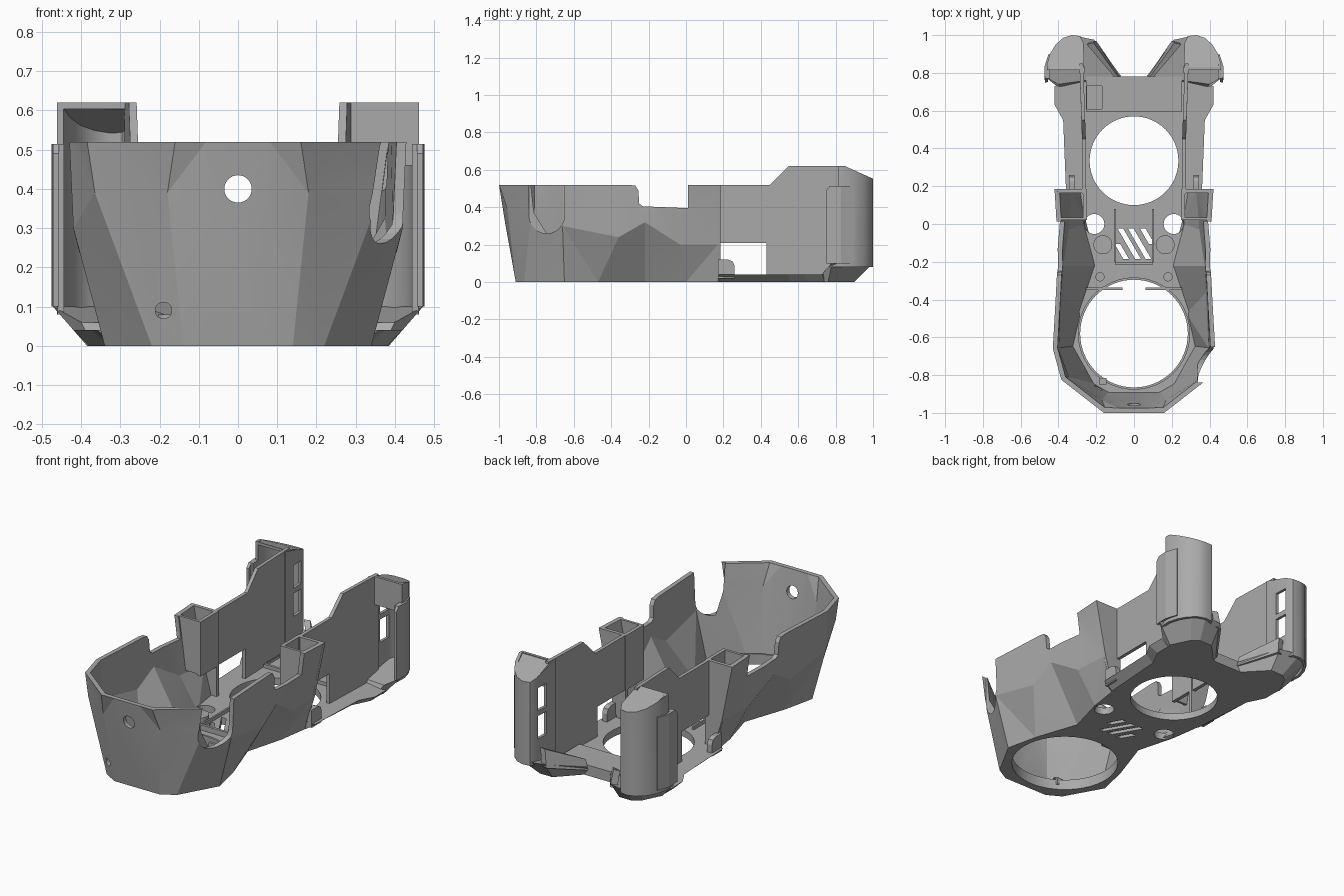
import bpy, bmesh, math
from mathutils import Vector, Matrix

if "Cube" in bpy.data.objects:
    bpy.data.objects.remove(bpy.data.objects["Cube"], do_unlink=True)

grey = bpy.data.materials.new("plain grey")
grey.use_nodes = True
COLOUR = (0.40, 0.40, 0.40, 1)
grey.diffuse_color = COLOUR
grey.node_tree.nodes["Principled BSDF"].inputs["Base Color"].default_value = COLOUR


def make(name, bm, fix=True):
    if fix:
        bmesh.ops.recalc_face_normals(bm, faces=bm.faces)
    mesh = bpy.data.meshes.new(name)
    bm.to_mesh(mesh)
    bm.free()
    mesh.materials.append(grey)
    ob = bpy.data.objects.new(name, mesh)
    bpy.context.scene.collection.objects.link(ob)
    return ob


def loft(name, lower, upper):
    """Closed solid between two matching loops."""
    bm = bmesh.new()
    a = [bm.verts.new(p) for p in lower]
    b = [bm.verts.new(p) for p in upper]
    n = len(a)
    for i in range(n):
        j = (i + 1) % n
        bm.faces.new((a[i], a[j], b[j], b[i]))
    bm.faces.new(a[::-1])
    bm.faces.new(b)
    return make(name, bm)


def sheet(name, rows):
    """Open surface through rows of points."""
    bm = bmesh.new()
    grid = [[bm.verts.new(p) for p in row] for row in rows]
    for lo, hi in zip(grid, grid[1:]):
        for i in range(len(lo) - 1):
            bm.faces.new((lo[i], lo[i + 1], hi[i + 1], hi[i]))
    bmesh.ops.triangulate(bm, faces=bm.faces)
    return make(name, bm, False)


def prism(name, pts, z0, z1):
    return loft(name, [(x, y, z0) for x, y in pts], [(x, y, z1) for x, y in pts])


def side_prism(name, pts, x0, x1):
    return loft(name, [(x0, y, z) for y, z in pts], [(x1, y, z) for y, z in pts])


def front_prism(name, pts, y0, y1):
    return loft(name, [(x, y0, z) for x, z in pts], [(x, y1, z) for x, z in pts])


def box(name, x0, x1, y0, y1, z0, z1):
    return prism(name, [(x0, y0), (x1, y0), (x1, y1), (x0, y1)], z0, z1)


def cylinder(name, r, centre, depth, axis="Z", sides=32):
    bm = bmesh.new()
    bmesh.ops.create_cone(bm, cap_ends=True, segments=sides, radius1=r, radius2=r, depth=depth)
    turn = Matrix.Rotation(math.pi / 2, 4, "X") if axis == "Y" else Matrix()
    bm.transform(Matrix.Translation(Vector(centre)) @ turn)
    return make(name, bm)


def bake(ob):
    deps = bpy.context.evaluated_depsgraph_get()
    mesh = bpy.data.meshes.new_from_object(ob.evaluated_get(deps))
    ob.modifiers.clear()
    ob.data = mesh


def thicken(ob, t):
    m = ob.modifiers.new("thickness", "SOLIDIFY")
    m.thickness, m.use_even_offset = t, True
    bake(ob)


def cut(ob, *cutters):
    for c in cutters:
        m = ob.modifiers.new("cut", "BOOLEAN")
        m.operation, m.object, m.solver = "DIFFERENCE", c, "EXACT"
        bake(ob)
        bpy.data.objects.remove(c, do_unlink=True)


def mirror(ob):
    ob.modifiers.new("other side", "MIRROR").use_clip = False
    bake(ob)
    return ob


def both(pts):
    """Half path from front to rear, completed across x = 0."""
    return [(-p[0], *p[1:]) for p in reversed(pts)] + list(pts)


def smooth(ob, angle):
    bpy.ops.object.select_all(action="DESELECT")
    ob.select_set(True)
    bpy.context.view_layer.objects.active = ob
    bpy.ops.object.shade_smooth_by_angle(angle=math.radians(angle))


# faceted front shell, trimmed level at rim and base
base = [(.07, -.91), (.14, -.91), (.22, -.865), (.34, -.65), (.30, -.47), (.215, -.22),
        (.275, 0), (.30, .17)]
middle = [(.08, -.967, .315), (.18, -.955, .39), (.365, -.825, .39), (.42, -.66, .30),
          (.405, -.36, .24), (.40, -.22, .32), (.37, -.03, .2), (.355, .17, .2)]
rim = [(.08, -1), (.16, -1), (.385, -.825), (.43, -.66), (.415, -.40), (.405, -.20),
       (.41, 0), (.42, .17)]
shell = sheet("front_shell", [both([(x, y, 0) for x, y in base]), both(middle),
                              both([(x, y, .522) for x, y in rim])])
thicken(shell, .025)
notch = [(-.84, .7), (-.84, .35)] + [
    (-.745 + .095 * math.cos(a), .355 + .095 * math.sin(a))
    for a in [math.pi + math.pi * i / 12 for i in range(1, 12)]] + [(-.65, .35), (-.65, .7)]
cut(shell,
    box("cut", -1, 1, -2, 1, .52, 1),
    box("cut", -1, 1, -2, 1, -1, 0),
    side_prism("cut", [(-.31, .7), (-.31, .5205), (-.27, .515), (-.255, .49), (-.25, .42),
                       (-.23, .405), (.012, .395), (.012, .7)], -.6, .6),
    side_prism("cut", notch, .335, .6),
    cylinder("cut", .035, (0, -1, .40), .3, "Y"),
    cylinder("cut", .021, (-.19, -.9, .09), .3, "Y"))
smooth(shell, 14)

# floor with bevelled rear edges
rear_low = [(.305, .18), (.33, .55), (.38, .65), (.38, .74), (.30, .78), (.07, .78)]
rear_high = [(.36, .18), (.375, .55), (.42, .63), (.42, .73), (.33, .78), (.07, .78)]
floor = loft("floor", [(x, y, 0) for x, y in both(base + rear_low)],
             [(x, y, .04) for x, y in both(base + rear_high)])
cut(floor, cylinder("cut", .285, (0, -.58, 0), .3, sides=64),
    cylinder("cut", .235, (0, .335, 0), .3, sides=64),
    *[cylinder("cut", .053, (s * .21, 0, 0), .3) for s in (-1, 1)])
# slanted vent slots
for cx, cy, half in ((-.065, -.145, .04), (-.025, -.105, .08), (.03, -.105, .08), (.07, -.065, .04)):
    dx = half * .58
    cut(floor, prism("cut", [(cx - dx - .015, cy + half), (cx + dx - .015, cy - half),
                             (cx + dx + .015, cy - half), (cx - dx + .015, cy + half)], -.1, .1))

# raised collar around the front opening
collar = cylinder("front_collar", .297, (0, -.58, .035), .05, sides=64)
cut(collar, cylinder("cut", .285, (0, -.58, 0), .3, sides=64))
smooth(collar, 30)

# rear deck and its pocket
deck = box("rear_deck", -.255, .255, .595, .78, .03, .06)
cut(deck, box("cut", -.25, -.17, .61, .73, .045, .1))

# ribs and bosses on the floor
box("cross_rib", -.10, .10, -.215, -.20, .03, .07)
for name, r, x, y, h in (("large_boss", .05, .165, -.11, .06), ("small_boss", .024, .18, -.28, .07)):
    mirror(cylinder(name, r, (x, y, h / 2 + .01), h))
mirror(box("shelf_rib", .06, .255, -.35, -.335, .03, .06))
mirror(box("boss_rail", .095, .105, -.20, .08, .03, .06))
box("front_clip", -.185, -.145, -.85, -.815, .03, .07)

# thin rear side walls with window and stepped top
wall = side_prism("side_wall", [(.43, .02), (.43, .21), (.16, .21), (.16, .52), (.45, .52),
                                (.55, .62), (.85, .62), (.85, .02)], .255, .275)
for v in wall.data.vertices:
    v.co.x += max(0, v.co.y - .45) * .035
mirror(wall)

# open-topped pockets at the shell's rear corners
mirror(box("pocket_inner_plate", .25, .27, .02, .185, .21, .52))
mirror(front_prism("pocket_front_plate", [(.25, .22), (.355, .22), (.395, .52), (.25, .52)], .02, .035))
mirror(front_prism("pocket_rear_plate", [(.25, .02), (.30, .02), (.355, .2), (.42, .52), (.25, .52)],
                   .165, .185))

# rounded floor tabs
mirror(side_prism("floor_tab", [(.17, .02), (.26, .02), (.26, .085), (.25, .11), (.225, .12), (.17, .12)],
                  .315, .345))

# curved rear pods, open toward the front below their upper hoods
outline = [(.46, .77), (.462, .84), (.445, .90), (.415, .95), (.375, .985), (.33, 1.0),
           (.285, .995), (.268, .96), (.262, .80)]


def roof(y, drop=0):
    return .62 - max(0, y - .85) * .45 - drop


pod = sheet("rear_pod", [[(x, y, .08) for x, y in outline],
                         [(x, y, roof(y)) for x, y in outline]])
thicken(pod, .016)
cut(pod, *[box("cut", .2, .30, .875, .95, z, z + .13) for z in (.22, .38)],
    box("cut", .32, .6, .7, .815, .515, .8))
mirror(pod)
smooth(pod, 35)

# sloping pod roofs
hood = [(.27, .815), (.46, .815), (.457, .85)] + outline[2:8]
hood[-1] = (.268, .95)
mirror(loft("pod_roof", [(x, y, roof(y, .016)) for x, y in hood],
            [(x, y, roof(y)) for x, y in hood]))
box("left_hood_face", .27, .46, .815, .83, .46, .62)

# outer lip around the pod's lower part
lip = sheet("pod_lip", [[(x, y, z) for x, y in ((.472, .75), (.475, .83), (.452, .90))]
                        for z in (.10, .49, .515)])
lip.data.vertices[6].co.y += .02
thicken(lip, .016)
mirror(lip)

# tapered feet under the pods
low = [(.08, .765), (.37, .70), (.385, .76), (.33, .87), (.29, .90), (.21, .90)]
top = [(.07, .785), (.40, .74), (.472, .78), (.40, .96), (.33, 1.0), (.21, .975)]
height = [.05, .06, .10, .10, .10, .10]
mirror(loft("pod_foot", [(x, y, 0) for x, y in low],
            [(x, y, z) for (x, y), z in zip(top, height)]))

# slanted braces between deck and pods
mirror(loft("pod_brace", [(.07, .78, .03), (.10, .78, .03), (.24, .96, .08), (.20, .97, .08)],
            [(.085, .78, .09), (.105, .78, .09), (.25, .95, .18), (.215, .96, .18)]))
